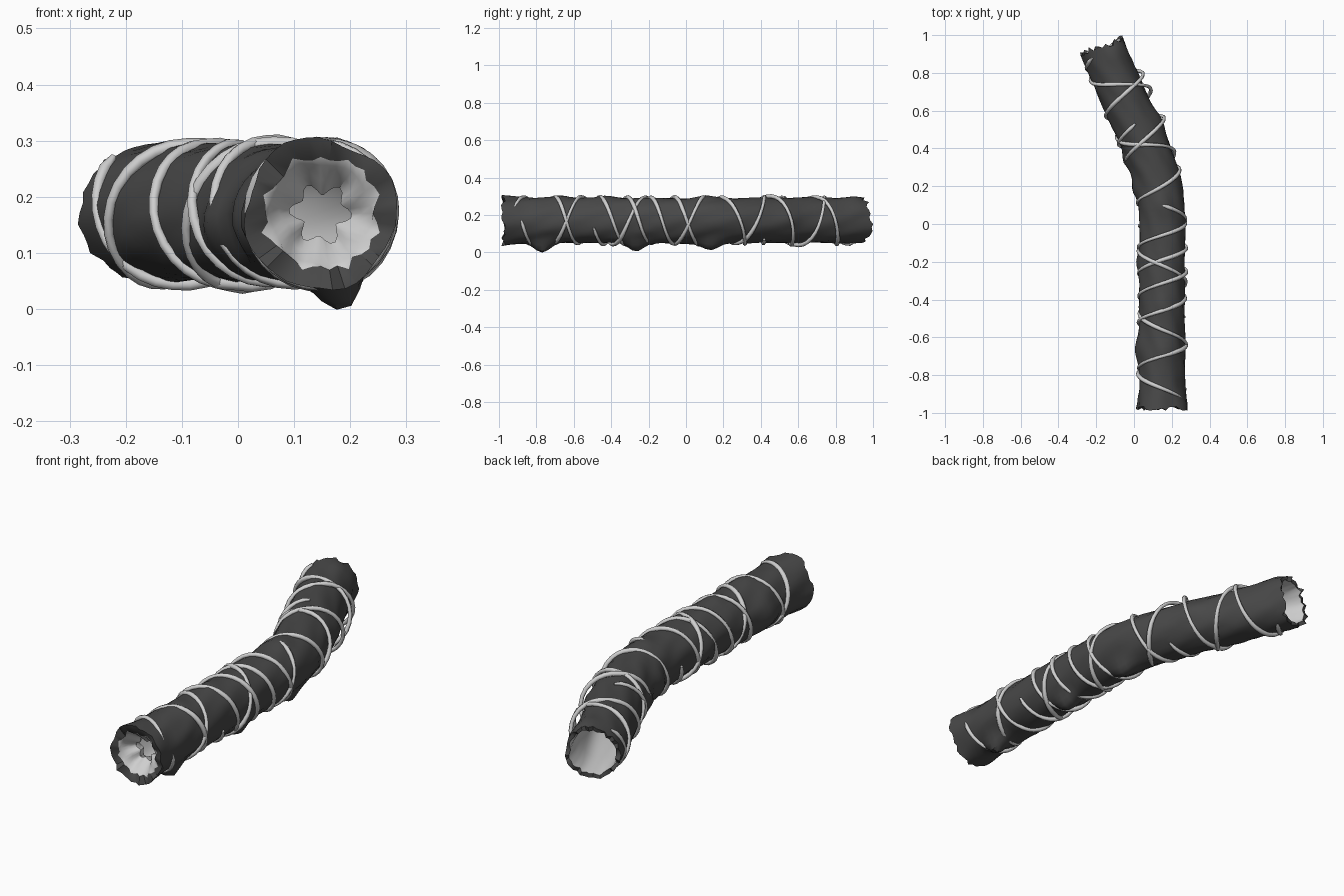
import bpy, bmesh, math, random
from mathutils import Vector

if "Cube" in bpy.data.objects:
    bpy.data.objects.remove(bpy.data.objects["Cube"])

random.seed(4)
N = 40
Z0 = 0.17


def material(name, v):
    m = bpy.data.materials.new(name)
    m.diffuse_color = (v, v, v, 1)
    m.use_nodes = True
    m.node_tree.nodes["Principled BSDF"].inputs["Base Color"].default_value = m.diffuse_color
    return m


BARK = material("dark bark", 0.065)
PALE = material("pale wood", 0.62)

# Centre line of the log: (y, x)
PATH = [(-1.2, .147), (-.98, .147), (-.6, .15), (-.2, .15), (.05, .15), (.2, .135), (.4, .068),
        (.6, -.025), (.8, -.11), (.95, -.172), (1.2, -.26)]


def centre_x(y):
    y = max(-1.19, min(1.19, y))
    for (a, xa), (b, xb) in zip(PATH, PATH[1:]):
        if a <= y <= b:
            t = (y - a) / (b - a)
            return xa + (xb - xa) * t


def frame(y):
    c = Vector(((centre_x(y - .05) + centre_x(y) + centre_x(y + .05)) / 3, y, Z0))
    t = Vector((centre_x(y + .07) - centre_x(y - .07), .14, 0)).normalized()
    return c, t, Vector((t.y, -t.x, 0))


def place(y, ang, r, along=0):
    c, t, side = frame(y)
    return c + side * (r * math.cos(ang)) + Vector((0, 0, r * math.sin(ang))) + t * along


# Knots and bulges: (y, angle in degrees, height, half length, half angle)
BUMPS = [(-.77, 283, .055, .06, 20), (-.27, 283, .045, .055, 20), (.13, 283, .04, .06, 20),
         (-.66, 180, .025, .07, 35), (.21, 185, .025, .06, 30), (.1, 90, .014, .06, 30),
         (-.43, 90, .008, .05, 30), (-.67, 75, .010, .05, 30), (.38, 190, .02, .05, 30),
         (.5, 10, .015, .06, 30), (-.2, 180, .012, .05, 30), (.88, 60, .01, .04, 30)]


def bark_r(y, ang):
    r = .121 + .0025 * math.sin(3 * ang + 5 * y) + .002 * math.sin(7 * ang - 23 * y)
    r += .014 * max(0, (-.86 - y) / .12) * (1 + .4 * math.sin(4 * ang))
    for by, ba, h, sy, sa in BUMPS:
        d = (math.degrees(ang) - ba + 180) % 360 - 180
        r += h * math.exp(-((y - by) / sy) ** 2 - (d / sa) ** 2)
    return r


# Hollow log: outer bark, ragged ends and pale inner wall lofted as one closed loop
def build_log():
    bm = bmesh.new()
    angs = [2 * math.pi * i / N for i in range(N)]
    jag_f = [random.uniform(-.012, .014) for _ in angs]
    jag_b = [random.uniform(-.022, .016) for _ in angs]
    lip = [random.uniform(-.009, .009) for _ in angs]
    rings = []

    def ring(fn):
        rings.append([bm.verts.new(fn(i, a)) for i, a in enumerate(angs)])

    steps = 64
    for k in range(steps + 1):
        y = -.978 + k * (.945 + .978) / steps
        jag = jag_f if k == 0 else jag_b if k == steps else [0] * N
        ring(lambda i, a: place(y, a, bark_r(y, a) + random.uniform(-.0015, .0015), jag[i]))
    outer = len(rings)
    # back rim and inside wall
    ring(lambda i, a: place(.94, a, .105 + lip[i] * .6, jag_b[i] * .6))
    rim_b = len(rings)
    for y in [.88 - .09 * k for k in range(20)]:
        ring(lambda i, a: place(y, a, .098 + .003 * math.sin(5 * a + 9 * y)))
    # pinched, star shaped throat behind the front opening

    def star(a, r, depth):
        return r * (1 + depth * math.cos(6 * a + .5) + depth * .35 * math.sin(3 * a))
    ring(lambda i, a: place(-.86, a, star(a, .06, .16)))
    ring(lambda i, a: place(-.90, a, star(a, .046, .22)))
    ring(lambda i, a: place(-.93, a, star(a, .068, .10)))
    ring(lambda i, a: place(-.955, a, star(a, .09, .03)))
    ring(lambda i, a: place(-.968, a, .102 + lip[i], jag_f[i] * .4))
    rim_f = len(rings)
    for k in range(rim_f):
        A, B = rings[k], rings[(k + 1) % rim_f]
        for i in range(N):
            j = (i + 1) % N
            f = bm.faces.new((A[i], A[j], B[j], B[i]))
            f.material_index = 1 if rim_b - 1 <= k < rim_f - 1 else 0
    bmesh.ops.recalc_face_normals(bm, faces=bm.faces)
    me = bpy.data.meshes.new("hollow_log")
    bm.to_mesh(me)
    bm.free()
    ob = bpy.data.objects.new("hollow_log", me)
    me.materials.append(BARK)
    me.materials.append(PALE)
    bpy.context.collection.objects.link(ob)
    bpy.context.view_layer.objects.active = ob
    ob.select_set(True)
    bpy.ops.object.shade_smooth_by_angle(angle=math.radians(40))


# Vine: tops are the y positions where it crosses the top of the log, one per turn
def vine(name, tops, turn, start, end, lift=0.0):
    cu = bpy.data.curves.new(name, 'CURVE')
    cu.dimensions = '3D'
    cu.bevel_depth = .0105
    cu.bevel_resolution = 1
    cu.use_fill_caps = True
    sp = cu.splines.new('POLY')
    n = int((end - start) * 28) + 1
    sp.points.add(n - 1)
    for k in range(n):
        u = start + (end - start) * k / (n - 1)
        i = max(0, min(len(tops) - 2, math.floor(u)))
        y = tops[i] + (tops[i + 1] - tops[i]) * (u - i)
        a = math.pi / 2 + turn * 2 * math.pi * u
        r = .125 + .003 * math.sin(u * 9)
        r += lift * max(0, math.cos(a)) * math.exp(-((y - .58) / .2) ** 2)
        p = place(y, a, r)
        sp.points[k].co = (*p, 1)
        sp.points[k].radius = .55 if k in (0, n - 1) else 1 + .15 * math.sin(u * 13)
    cu.materials.append(PALE)
    ob = bpy.data.objects.new(name, cu)
    bpy.context.collection.objects.link(ob)


build_log()
vine("vine_front", [-.70, -.46, -.19, .06], -1, -.75, 2.75)
vine("vine_long", [-.315, -.06, .19, .44, .68, .93], -1, -.7, 4.9, .035)
vine("vine_reverse", [-.87, -.56, -.22, .10], 1, -.15, 3.0)
vine("vine_back", [.10, .42, .74, 1.0], 1, .45, 2.55, .03)
vine("vine_short", [.30, .53], -1, .4, 1.0)
